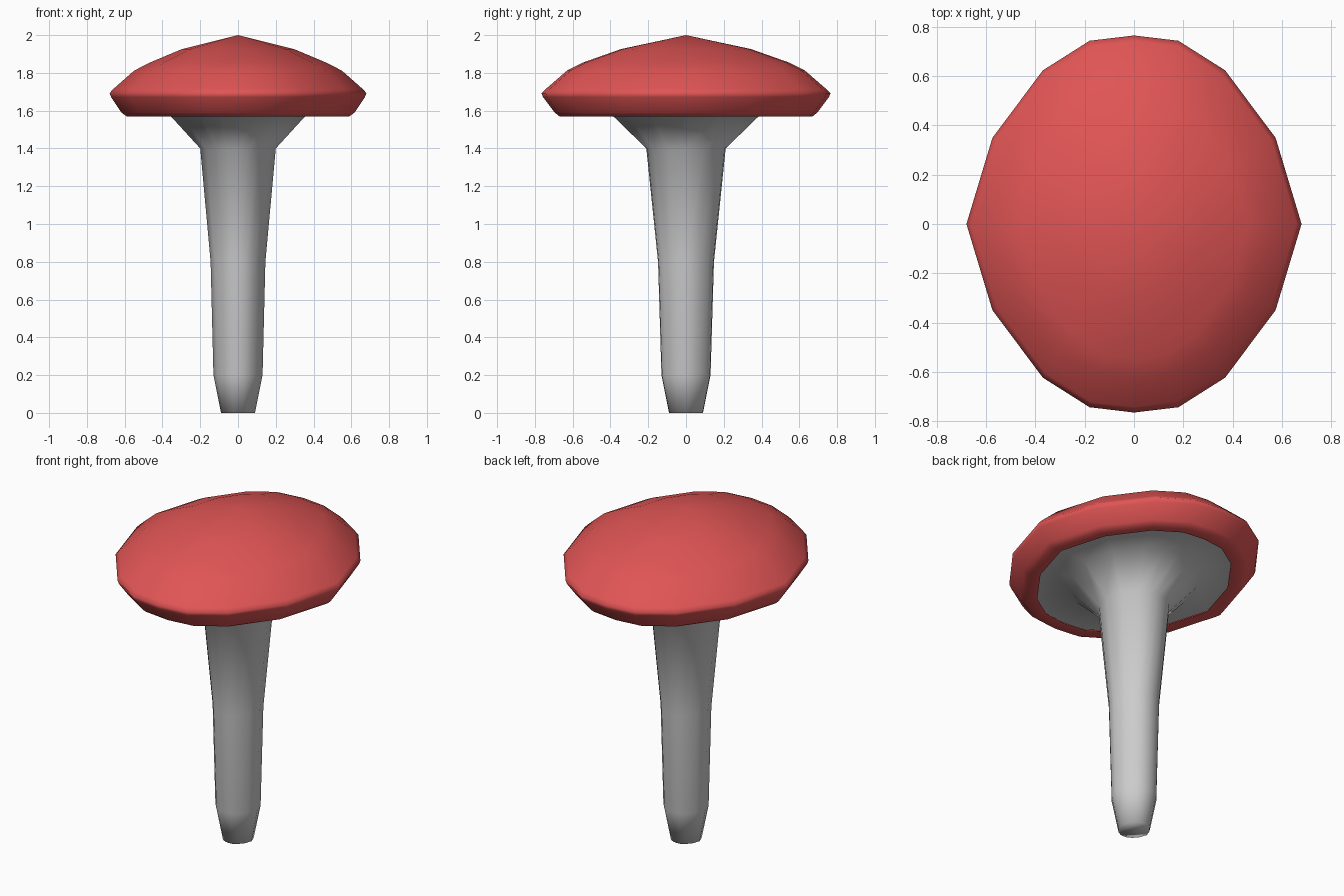
import bpy, bmesh

if "Cube" in bpy.data.objects:
    bpy.data.objects.remove(bpy.data.objects["Cube"])

# Quarter of the 16-sided cross-section, mirrored to a full unit outline
quarter = [(1, 0), (0.845, 0.457), (0.544, 0.815), (0.265, 0.972), (0, 1)]
half = quarter + [(-x, y) for x, y in reversed(quarter[:-1])]
outline = half + [(-x, -y) for x, y in half[1:-1]]


def loft(name, rings, close_start=False, apex=None, color=None):
    """Skin rings of (x radius, y radius, z), listed from first to last."""
    bm = bmesh.new()
    loops = [[bm.verts.new((x * rx, y * ry, z)) for x, y in outline]
             for rx, ry, z in rings]
    n = len(outline)
    for a, b in zip(loops, loops[1:]):
        for i in range(n):
            j = (i + 1) % n
            bm.faces.new((a[i], a[j], b[j], b[i]))
    if close_start:
        bm.faces.new(loops[0][::-1])
    if apex is not None:
        tip = bm.verts.new((0, 0, apex))
        for i in range(n):
            bm.faces.new((loops[-1][i], loops[-1][(i + 1) % n], tip))
    for f in bm.faces:
        f.smooth = True
    bmesh.ops.recalc_face_normals(bm, faces=bm.faces)
    mesh = bpy.data.meshes.new(name)
    bm.to_mesh(mesh)
    bm.free()
    obj = bpy.data.objects.new(name, mesh)
    bpy.context.collection.objects.link(obj)
    if color:
        mat = bpy.data.materials.new(name + "_color")
        mat.diffuse_color = color
        mat.use_nodes = True
        mat.node_tree.nodes["Principled BSDF"].inputs["Base Color"].default_value = mat.diffuse_color
        mesh.materials.append(mat)
    return obj


# Red cap: underside lip, rounded rim, dome, tip
loft("cap", [(0.52, 0.60, 1.575), (0.59, 0.67, 1.57), (0.617, 0.695, 1.59),
             (0.672, 0.757, 1.672), (0.68, 0.765, 1.693), (0.66, 0.742, 1.715),
             (0.55, 0.63, 1.812), (0.466, 0.545, 1.855), (0.297, 0.344, 1.926)],
     apex=2.0, color=(0.75, 0.09, 0.09, 1))

# Grey stem flaring out into the underside of the cap
loft("stem", [(0.09, 0.09, 0), (0.13, 0.13, 0.2), (0.145, 0.148, 0.8),
              (0.20, 0.21, 1.4), (0.36, 0.39, 1.575), (0.525, 0.605, 1.58)],
     close_start=True)
